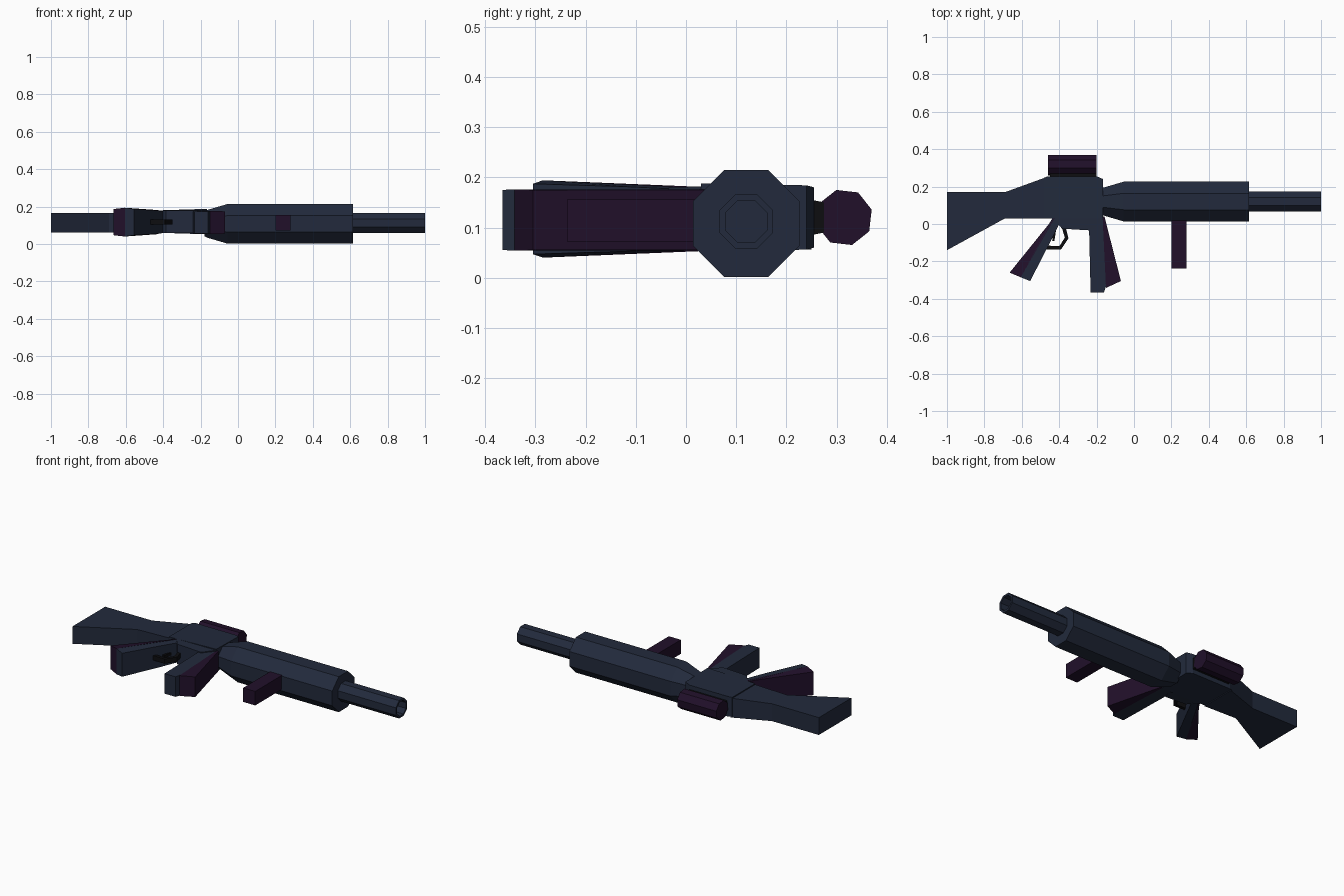
import bpy, bmesh, math

if "Cube" in bpy.data.objects:
    bpy.data.objects.remove(bpy.data.objects["Cube"])

ZC = 0.108   # mid-plane height of the rifle
YB = 0.12    # bore line


def material(name, rgb):
    m = bpy.data.materials.new(name)
    m.diffuse_color = (*rgb, 1)
    m.use_nodes = True
    m.node_tree.nodes["Principled BSDF"].inputs["Base Color"].default_value = m.diffuse_color
    return m


BLUE = material("gunmetal_blue", (0.016, 0.023, 0.045))
PURPLE = material("dark_purple", (0.015, 0.005, 0.023))
BLACK = material("black", (0.004, 0.004, 0.005))


def finish(name, bm, mat):
    bmesh.ops.recalc_face_normals(bm, faces=bm.faces)
    me = bpy.data.meshes.new(name)
    bm.to_mesh(me)
    bm.free()
    me.materials.append(mat)
    ob = bpy.data.objects.new(name, me)
    bpy.context.collection.objects.link(ob)
    return ob


def lathe(name, rings, mat, y=YB, z=ZC, sides=8, turn=math.pi / 8, caps=(True, True)):
    """Loft polygon rings (x, radius) along the x axis."""
    bm = bmesh.new()
    loops = []
    for x, r in rings:
        loops.append([bm.verts.new((x, y + r * math.cos(turn + math.tau * i / sides),
                                    z + r * math.sin(turn + math.tau * i / sides)))
                      for i in range(sides)])
    for a, b in zip(loops, loops[1:]):
        for i in range(sides):
            j = (i + 1) % sides
            bm.faces.new((a[i], a[j], b[j], b[i]))
    for loop, cap in zip((loops[0], loops[-1]), caps):
        if cap:
            bm.faces.new(loop)
    return finish(name, bm, mat)


def plate(name, outline, mat, zc=ZC):
    """Closed slab from (x, y, half thickness) outline points."""
    bm = bmesh.new()
    lo = [bm.verts.new((x, y, zc - h)) for x, y, h in outline]
    hi = [bm.verts.new((x, y, zc + h)) for x, y, h in outline]
    n = len(outline)
    bm.faces.new(lo[::-1])
    bm.faces.new(hi)
    for i in range(n):
        j = (i + 1) % n
        bm.faces.new((lo[i], lo[j], hi[j], hi[i]))
    return finish(name, bm, mat)


# Handguard with tapered rear, and hollow barrel
lathe("handguard", [(-0.18, 0.072), (-0.165, 0.08), (-0.055, 0.115), (0.615, 0.115)], BLUE)
lathe("barrel", [(0.6, 0.058), (1.0, 0.058), (1.0, 0.045), (0.75, 0.045)], BLUE, z=0.112)

# Stock
plate("stock", [(-1.0, 0.17, 0.052), (-1.0, -0.14, 0.052), (-0.69, 0.03, 0.052),
                (-0.47, 0.03, 0.058), (-0.47, 0.25, 0.058), (-0.69, 0.17, 0.052)], BLUE, 0.114)

# Receiver and its lower magazine well
plate("receiver", [(-0.48, 0.03, 0.058), (-0.165, 0.03, 0.068), (-0.165, 0.24, 0.064),
                   (-0.2, 0.255, 0.06), (-0.46, 0.255, 0.06), (-0.48, 0.248, 0.058)], BLUE, 0.12)
plate("receiver_lower", [(-0.43, 0.03, 0.06), (-0.385, -0.025, 0.06), (-0.22, -0.035, 0.06),
                         (-0.165, 0.03, 0.062)], BLUE, 0.12)

# Optic on its rail
plate("optic_rail", [(-0.45, 0.25, 0.035), (-0.2, 0.25, 0.035),
                     (-0.2, 0.275, 0.03), (-0.45, 0.275, 0.03)], BLACK, 0.12)
lathe("optic", [(-0.46, 0.057), (-0.2, 0.057)], PURPLE, y=0.315, z=0.12, turn=math.radians(20 - 4))

# Pistol grip: purple back, blue front
plate("grip_back", [(-0.43, 0.04, 0.06), (-0.455, 0.0, 0.062), (-0.665, -0.26, 0.07),
                    (-0.605, -0.285, 0.077), (-0.425, 0.03, 0.064)], PURPLE, 0.117)
plate("grip_front", [(-0.43, 0.04, 0.062), (-0.605, -0.285, 0.077), (-0.555, -0.305, 0.07),
                     (-0.455, -0.11, 0.064), (-0.395, 0.01, 0.058)], BLUE, 0.117)

# Magazine: blue rear, purple front
plate("magazine_rear", [(-0.24, -0.03, 0.06), (-0.232, -0.365, 0.06), (-0.16, -0.365, 0.06),
                        (-0.15, -0.335, 0.061), (-0.168, 0.04, 0.061), (-0.23, 0.03, 0.06)],
      BLUE, 0.115)
plate("magazine_front", [(-0.168, 0.04, 0.061), (-0.15, -0.342, 0.061),
                         (-0.07, -0.305, 0.06), (-0.158, 0.04, 0.06)], PURPLE, 0.115)

# Vertical foregrip
plate("foregrip", [(0.2, 0.04, 0.042), (0.2, -0.237, 0.042),
                   (0.28, -0.237, 0.042), (0.28, 0.04, 0.042)], PURPLE, 0.114)


# Trigger guard and trigger: thin bent strips
def strip(name, path, width, half):
    n = len(path)
    inner, outer = [], []
    for i, (x, y) in enumerate(path):
        a, b = path[max(i - 1, 0)], path[min(i + 1, n - 1)]
        dx, dy = b[0] - a[0], b[1] - a[1]
        k = width / 2 / math.hypot(dx, dy)
        outer.append((x + dy * k, y - dx * k, half))
        inner.append((x - dy * k, y + dx * k, half))
    plate(name, outer + inner[::-1], BLACK, 0.118)


strip("trigger_guard", [(-0.47, -0.125), (-0.395, -0.128), (-0.36, -0.075), (-0.375, -0.02)],
      0.02, 0.014)
strip("trigger", [(-0.42, 0.0), (-0.425, -0.05), (-0.432, -0.09)], 0.012, 0.009)
